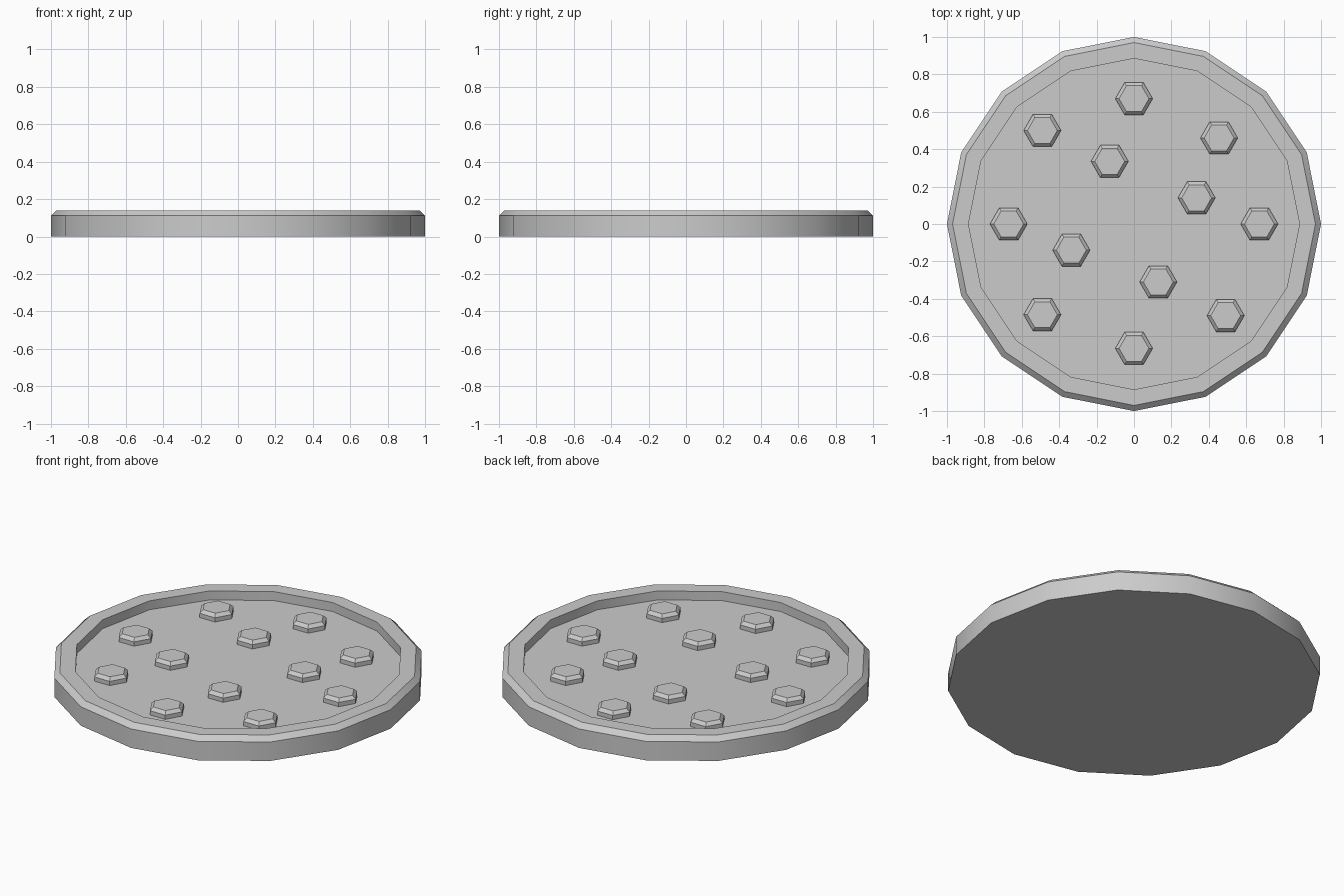
import bpy, bmesh
from math import cos, sin, pi, radians

if "Cube" in bpy.data.objects:
    bpy.data.objects.remove(bpy.data.objects["Cube"])


def lathe(name, profile, sides, location=(0, 0, 0)):
    """Closed solid made of stacked rings (radius, z), capped at both ends."""
    bm = bmesh.new()
    rings = [[bm.verts.new((r * cos(2 * pi * i / sides), r * sin(2 * pi * i / sides), z))
              for i in range(sides)] for r, z in profile]
    for a, b in zip(rings, rings[1:]):
        for i in range(sides):
            j = (i + 1) % sides
            bm.faces.new((a[i], a[j], b[j], b[i]))
    bm.faces.new(rings[0][::-1])
    bm.faces.new(rings[-1])
    mesh = bpy.data.meshes.new(name)
    bm.to_mesh(mesh)
    bm.free()
    obj = bpy.data.objects.new(name, mesh)
    obj.location = location
    bpy.context.collection.objects.link(obj)
    return obj


FLOOR = 0.087

# Round plate: outer wall, chamfer, flat rim, inner wall, recessed floor
plate = lathe("plate", [(1, 0), (1, 0.112), (0.97, 0.14), (0.885, 0.14), (0.885, FLOOR)], 16)
bpy.context.view_layer.objects.active = plate
plate.select_set(True)
bpy.ops.object.shade_smooth_by_angle(angle=radians(30))

# Chamfered hexagonal studs: outer ring of eight, inner ring of four
studs = [(0, 0.67), (0.455, 0.46), (0.67, 0), (0.49, -0.49),
         (0, -0.665), (-0.49, -0.485), (-0.67, 0), (-0.49, 0.50),
         (-0.13, 0.335), (0.335, 0.14), (0.13, -0.31), (-0.335, -0.14)]
for n, (x, y) in enumerate(studs, 1):
    lathe(f"hex_stud_{n}", [(0.1, -0.005), (0.1, 0.025), (0.08, 0.043)], 6, (x, y, FLOOR))
